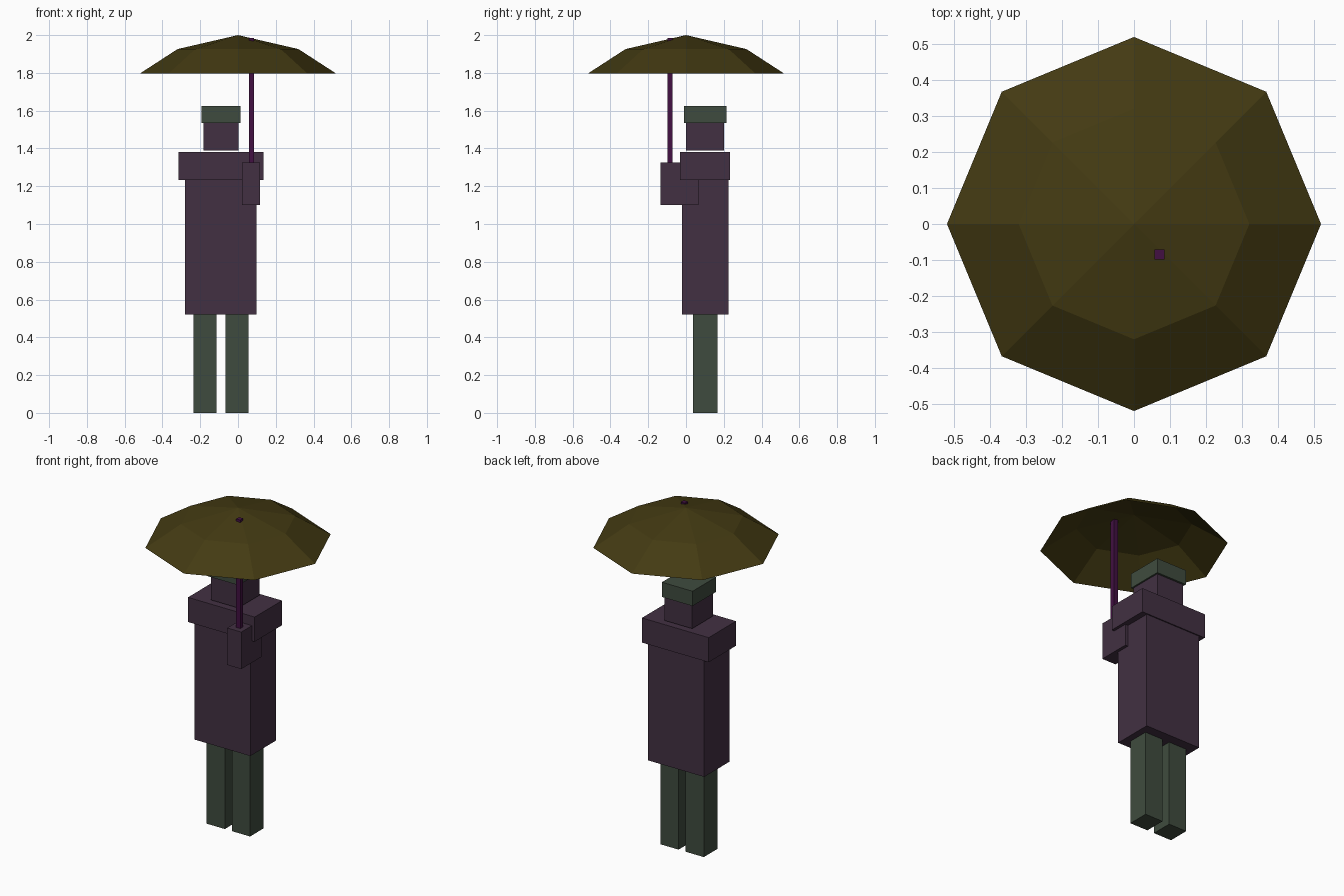
import bpy, bmesh, math

if "Cube" in bpy.data.objects:
    bpy.data.objects.remove(bpy.data.objects["Cube"])


def material(name, rgb):
    """Flat colour given as 0-255 sRGB, stored as linear."""
    mat = bpy.data.materials.new(name)
    lin = [((c / 255 + 0.055) / 1.055) ** 2.4 if c > 10 else c / 255 / 12.92 for c in rgb]
    mat.diffuse_color = (*lin, 1)
    mat.use_nodes = True
    mat.node_tree.nodes["Principled BSDF"].inputs["Base Color"].default_value = mat.diffuse_color
    return mat


plum = material("plum coat", (66, 48, 66))
green = material("grey green", (63, 75, 62))
olive = material("olive canopy", (67, 58, 18))
purple = material("purple pole", (66, 16, 66))


def finish(name, bm, mat):
    mesh = bpy.data.meshes.new(name)
    bm.to_mesh(mesh)
    bm.free()
    mesh.materials.append(mat)
    obj = bpy.data.objects.new(name, mesh)
    bpy.context.collection.objects.link(obj)
    return obj


def box(name, mat, x, y, z):
    """Box from (min, max) extents on each axis."""
    bm = bmesh.new()
    bmesh.ops.create_cube(bm, size=1)
    for v in bm.verts:
        v.co = [(a + b) / 2 + c * (b - a) for c, (a, b) in zip(v.co, (x, y, z))]
    return finish(name, bm, mat)


# Figure
for side, x in (("left", -0.236), ("right", -0.066)):
    box(side + "_leg", green, (x, x + 0.122), (0.036, 0.166), (0, 0.525))
box("coat", plum, (-0.28, 0.097), (-0.02, 0.225), (0.522, 1.235))
box("shoulders", plum, (-0.315, 0.134), (-0.031, 0.232), (1.232, 1.382))
box("head", plum, (-0.183, 0.002), (0, 0.202), (1.39, 1.535))
box("hat", green, (-0.194, 0.012), (-0.011, 0.214), (1.535, 1.625))
box("raised_arm", plum, (0.021, 0.116), (-0.134, 0.065), (1.10, 1.325))

# Umbrella pole, its tip just piercing the canopy
box("umbrella_pole", purple, (0.057, 0.085), (-0.099, -0.071), (1.2, 1.985))

# Eight-sided open canopy: apex, middle ring, rim
bm = bmesh.new()
apex = bm.verts.new((0, 0, 2))
rings = []
for r, z in ((0.32, 1.926), (0.519, 1.797)):
    rings.append([bm.verts.new((r * math.cos(i * math.pi / 4), r * math.sin(i * math.pi / 4), z))
                  for i in range(8)])
inner, outer = rings
for i in range(8):
    j = (i + 1) % 8
    bm.faces.new((apex, inner[i], inner[j]))
    bm.faces.new((inner[i], outer[i], outer[j], inner[j]))
finish("umbrella_canopy", bm, olive)
